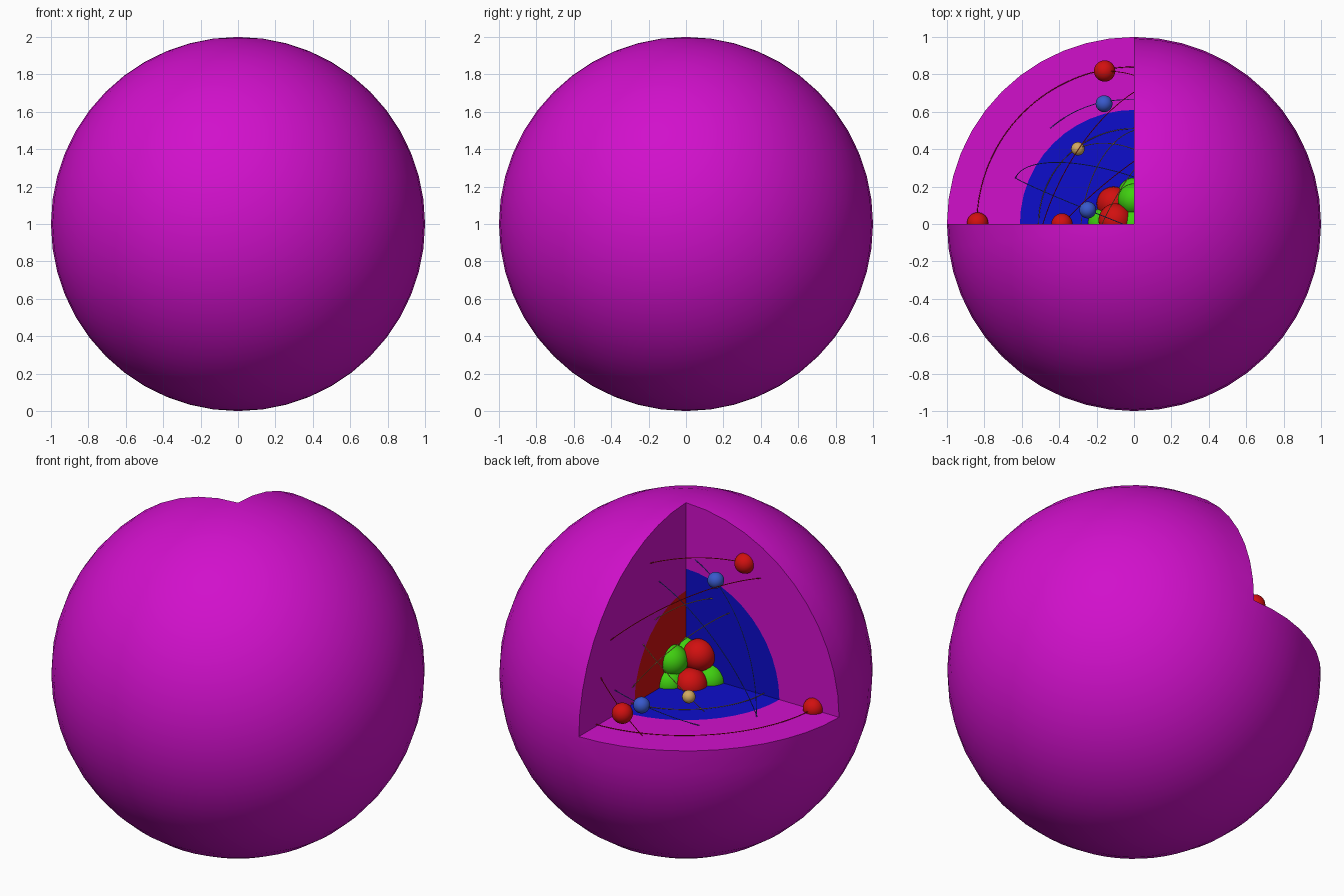
import bpy, bmesh, math
from mathutils import Vector

if "Cube" in bpy.data.objects:
    bpy.data.objects.remove(bpy.data.objects["Cube"], do_unlink=True)

CENTRE = Vector((0, 0, 1))
QUARTER = 12  # segments in each quarter turn of the cloud


def material(name, r, g, b):
    m = bpy.data.materials.new(name)
    m.use_nodes = True
    m.diffuse_color = (r, g, b, 1)
    m.node_tree.nodes["Principled BSDF"].inputs["Base Color"].default_value = (r, g, b, 1)
    return m


magenta = material("magenta", 0.64, 0.005, 0.6)
deep_blue = material("deep_blue", 0.004, 0.004, 0.6)
red = material("red", 0.64, 0.005, 0.005)
green = material("green", 0.05, 0.62, 0.005)
sky_blue = material("sky_blue", 0.04, 0.1, 0.6)
gold = material("gold", 0.64, 0.4, 0.12)


def add_object(name, data, *mats):
    ob = bpy.data.objects.new(name, data)
    ob.location = CENTRE
    bpy.context.collection.objects.link(ob)
    for m in mats:
        data.materials.append(m)
    return ob


def smooth(ob):
    bpy.ops.object.select_all(action="DESELECT")
    ob.select_set(True)
    bpy.context.view_layer.objects.active = ob
    bpy.ops.object.shade_smooth_by_angle(angle=math.radians(30))


# Cut wall: a quarter disc with a coloured inner sector
def cut_wall(bm, u, v, inner, index):
    angles = [math.pi / 2 * i / QUARTER for i in range(QUARTER + 1)]
    rings = [[bm.verts.new((u * math.cos(a) + v * math.sin(a)) * r) for a in angles]
             for r in (inner, 1)]
    middle = bm.verts.new((0, 0, 0))
    near, far = rings
    for i in range(QUARTER):
        bm.faces.new((middle, near[i], near[i + 1])).material_index = index
        bm.faces.new((near[i], far[i], far[i + 1], near[i + 1])).material_index = 0


# Outer cloud: sphere with one octant removed and its three walls closed
bm = bmesh.new()
bmesh.ops.create_uvsphere(bm, u_segments=QUARTER * 4, v_segments=QUARTER * 2, radius=1)
octant = []
for f in bm.faces:
    c = f.calc_center_median()
    if c.x < 0 and c.y > 0 and c.z > 0:
        octant.append(f)
bmesh.ops.delete(bm, geom=octant, context="FACES")
left_axis, back_axis, up_axis = Vector((-1, 0, 0)), Vector((0, 1, 0)), Vector((0, 0, 1))
cut_wall(bm, left_axis, back_axis, 0.61, 1)
cut_wall(bm, left_axis, up_axis, 0.61, 1)
cut_wall(bm, back_axis, up_axis, 0.48, 2)
bmesh.ops.remove_doubles(bm, verts=bm.verts, dist=0.0005)
bmesh.ops.recalc_face_normals(bm, faces=bm.faces)
mesh = bpy.data.meshes.new("outer_cloud")
bm.to_mesh(mesh)
bm.free()
smooth(add_object("outer_cloud", mesh, magenta, deep_blue, red))


def ball(name, place, radius, mat):
    bm = bmesh.new()
    bmesh.ops.create_uvsphere(bm, u_segments=32, v_segments=16, radius=radius)
    bmesh.ops.translate(bm, verts=bm.verts, vec=place)
    mesh = bpy.data.meshes.new(name)
    bm.to_mesh(mesh)
    bm.free()
    smooth(add_object(name, mesh, mat))


# Orbit: thin great-circle arc between two points on the cut
def orbit(name, start, end, radius, mat):
    a, b = Vector(start).normalized(), Vector(end).normalized()
    curve = bpy.data.curves.new(name, "CURVE")
    curve.dimensions = "3D"
    curve.bevel_depth = 0.0022
    curve.bevel_resolution = 1
    steps = 32
    line = curve.splines.new("POLY")
    line.points.add(steps)
    for i, p in enumerate(line.points):
        p.co = (*(a.slerp(b, i / steps) * radius), 1)
    add_object(name, curve, mat)


# Core particles
for place in [(-0.11, 0.11, 0), (-0.1, 0.02, 0.134)]:
    ball("core_red", place, 0.09, red)
for place in [(0, 0.13, 0.12), (0, 0.16, 0), (-0.16, 0, 0), (0, 0, 0.12)]:
    ball("core_green", place, 0.087, green)

# Each shell: colour, orbit radius, ball size, ball places, arc ends
shells = [
    ("outer", red, 0.84, 0.057,
     [(-0.836, 0.005, 0.013), (-0.157, 0.818, 0.111), (-0.385, 0, 0.746)],
     [((-0.84, 0, 0.012), (0, 0.84, 0.012)), ((-0.385, 0, 0.746), (0, 0.335, 0.77)),
      ((-0.487, 0, 0.684), (0, 0.705, 0.457)), ((-0.271, 0.795, 0), (0, 0.795, 0.27))]),
    ("middle", sky_blue, 0.68, 0.045,
     [(-0.16, 0.643, 0.093), (-0.247, 0.075, 0.637)],
     [((-0.444, 0.51, 0), (0, 0.664, 0.147)), ((-0.64, 0.246, 0), (0, 0.252, 0.632)),
      ((-0.633, 0.248, 0), (-0.059, 0, 0.677))]),
    ("inner", gold, 0.51, 0.036,
     [(-0.3, 0.402, 0.088)],
     [((-0.51, 0, 0.012), (0, 0.51, 0.012)), ((-0.171, 0, 0.48), (0, 0.29, 0.42)),
      ((-0.283, 0, 0.424), (0, 0.5, 0.1)), ((-0.37, 0.357, 0), (0, 0.4, 0.316))]),
]
for name, mat, radius, size, places, arcs in shells:
    for place in places:
        ball(name + "_ball", place, size, mat)
    for start, end in arcs:
        orbit(name + "_orbit", start, end, radius, mat)
